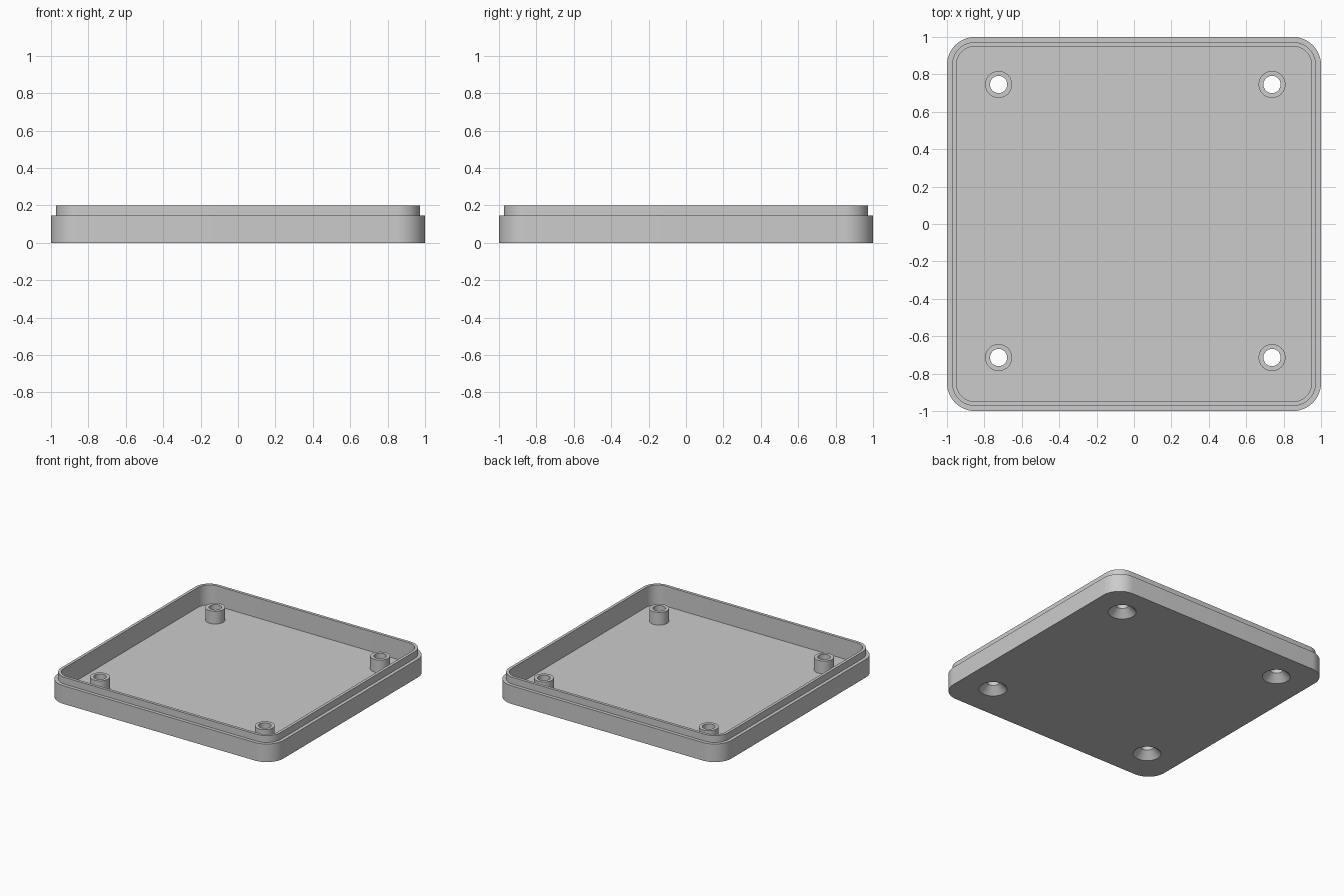
import bpy
import bmesh
from math import cos, sin, pi

# Remove only the default cube
cube = bpy.data.objects.get("Cube")
if cube:
    bpy.data.objects.remove(cube, do_unlink=True)

# Main sizes
RIM_Z, STEP_Z, FLOOR_Z = 0.2, 0.145, 0.04
LIP_INSET, WALL = 0.027, 0.05
CORNER = 0.15
POST_R, POST_Z = 0.072, 0.142
HOLE_R, SINK_R, SINK_Z = 0.046, 0.102, 0.056
POSTS = [(x, y) for x in (-0.724, 0.738) for y in (-0.714, 0.746)]
ARC = 12

bm = bmesh.new()


def loop(points, z):
    """Closed edge loop at height z; returns its vertices."""
    verts = [bm.verts.new((x, y, z)) for x, y in points]
    for a, b in zip(verts, verts[1:] + verts[:1]):
        bm.edges.new((a, b))
    return verts


def rounded_square(inset, z):
    """Square outline with concentric rounded corners."""
    r = CORNER - inset
    c = 1 - CORNER
    points = []
    for q, (sx, sy) in enumerate(((1, 1), (-1, 1), (-1, -1), (1, -1))):
        for i in range(ARC + 1):
            a = (q + i / ARC) * pi / 2
            points.append((sx * c + r * cos(a), sy * c + r * sin(a)))
    return loop(points, z)


def circle(center, r, z):
    n = ARC * 4
    return loop([(center[0] + r * cos(2 * pi * i / n),
                  center[1] + r * sin(2 * pi * i / n)) for i in range(n)], z)


def skin(loops):
    """Bridge successive loops with quads."""
    for low, high in zip(loops, loops[1:]):
        n = len(low)
        for i in range(n):
            j = (i + 1) % n
            bm.faces.new((low[i], low[j], high[j], high[i]))


def plate(outline, holes):
    """Flat face inside an outline, pierced by hole loops."""
    edges = []
    for verts in [outline] + holes:
        edges += [bm.edges.get((a, b))
                  for a, b in zip(verts, verts[1:] + verts[:1])]
    bmesh.ops.triangle_fill(bm, edges=edges, use_beauty=True,
                            normal=(0, 0, 1))


# Outer wall, step, lip and inner wall
walls = [rounded_square(inset, z) for inset, z in (
    (0, 0), (0, STEP_Z), (LIP_INSET, STEP_Z),
    (LIP_INSET, RIM_Z), (WALL, RIM_Z), (WALL, FLOOR_Z))]
skin(walls)

# Hollow screw posts with countersinks underneath
sinks, bases = [], []
for p in POSTS:
    rings = [circle(p, r, z) for r, z in (
        (SINK_R, 0), (HOLE_R, SINK_Z), (HOLE_R, POST_Z),
        (POST_R, POST_Z), (POST_R, FLOOR_Z))]
    skin(rings)
    sinks.append(rings[0])
    bases.append(rings[-1])

# Underside and inner floor
plate(walls[0], sinks)
plate(walls[-1], bases)
bmesh.ops.recalc_face_normals(bm, faces=bm.faces[:])

mesh = bpy.data.meshes.new("enclosure_tray")
bm.to_mesh(mesh)
bm.free()
tray = bpy.data.objects.new("enclosure_tray", mesh)
bpy.context.collection.objects.link(tray)

# Plain grey plastic
grey = bpy.data.materials.new("light_grey")
grey.use_nodes = True
color = (0.6, 0.6, 0.6, 1)
grey.diffuse_color = color
grey.node_tree.nodes["Principled BSDF"].inputs["Base Color"].default_value = color
mesh.materials.append(grey)

# Smooth round walls, keep edges crisp
bpy.ops.object.select_all(action="DESELECT")
tray.select_set(True)
bpy.context.view_layer.objects.active = tray
bpy.ops.object.shade_smooth_by_angle()
